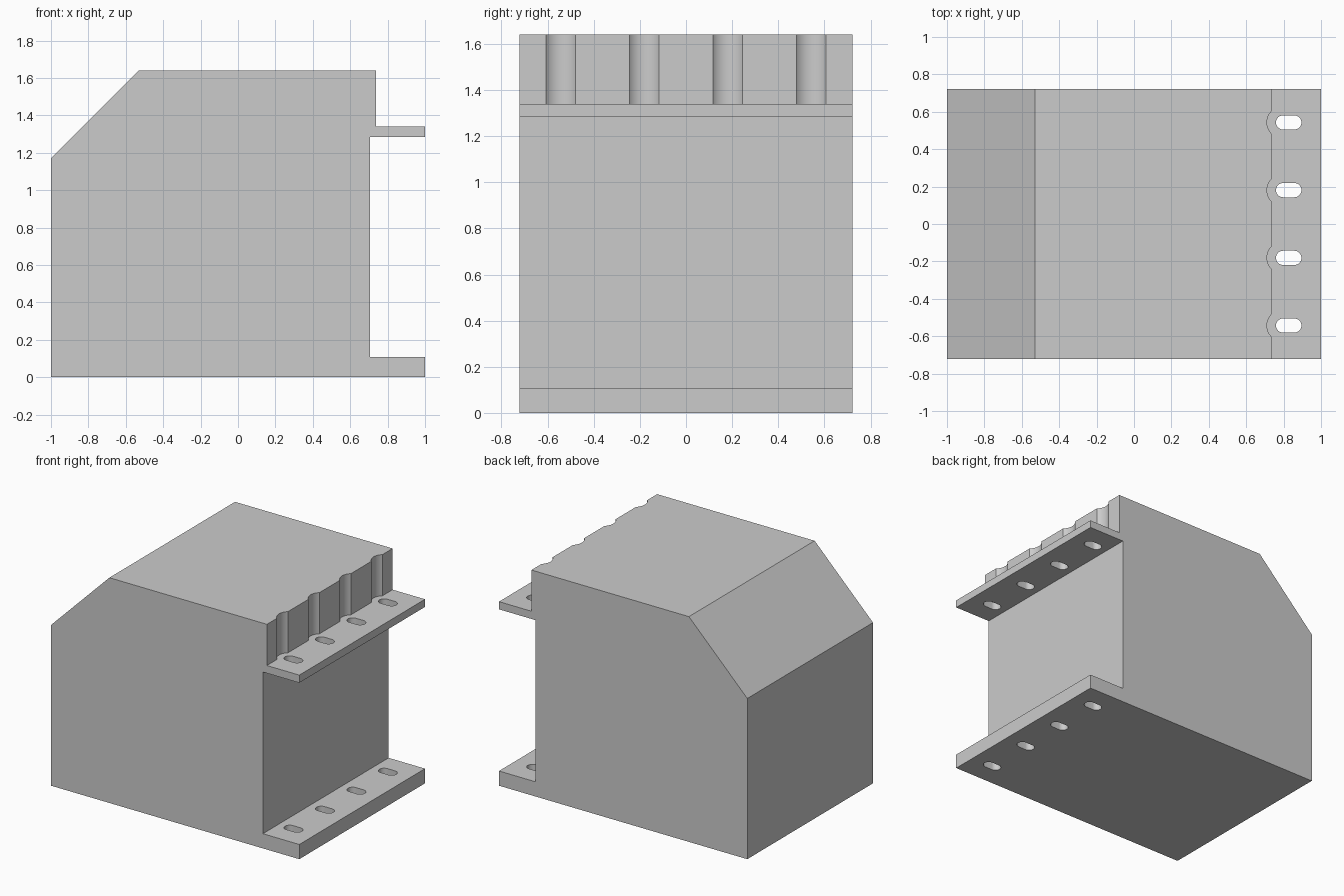
import bpy, bmesh, math
from mathutils import Vector

if "Cube" in bpy.data.objects:
    bpy.data.objects.remove(bpy.data.objects["Cube"])

HALF_DEPTH = 0.723
SLOT_YS = [-0.543, -0.181, 0.181, 0.543]


def prism(name, outlines, offset):
    """Extrude each closed planar outline by the offset vector, as one object."""
    bm = bmesh.new()
    for pts in outlines:
        face = bm.faces.new([bm.verts.new(p) for p in pts])
        ext = bmesh.ops.extrude_face_region(bm, geom=[face], use_keep_orig=True)
        moved = [g for g in ext["geom"] if isinstance(g, bmesh.types.BMVert)]
        bmesh.ops.translate(bm, verts=moved, vec=Vector(offset))
    bmesh.ops.recalc_face_normals(bm, faces=bm.faces)
    mesh = bpy.data.meshes.new(name)
    bm.to_mesh(mesh)
    bm.free()
    obj = bpy.data.objects.new(name, mesh)
    bpy.context.collection.objects.link(obj)
    return obj


def slot_outline(x0, x1, y, r, z, n=16):
    """Rounded slot lying along x, with end arc centres at x0 and x1."""
    pts = []
    for cx, start in ((x1, -math.pi / 2), (x0, math.pi / 2)):
        for i in range(n + 1):
            a = start + math.pi * i / n
            pts.append((cx + r * math.cos(a), y + r * math.sin(a), z))
    return pts


def cut(target, cutter):
    mod = target.modifiers.new(cutter.name, "BOOLEAN")
    mod.operation = "DIFFERENCE"
    mod.solver = "EXACT"
    mod.object = cutter
    bpy.context.view_layer.objects.active = target
    bpy.ops.object.modifier_apply(modifier=mod.name)
    bpy.data.objects.remove(cutter)


# Housing: side profile with chamfered back edge and two mounting flanges
profile = [(-1, 0), (1, 0), (1, 0.107), (0.707, 0.107), (0.707, 1.284),
           (1, 1.284), (1, 1.34), (0.739, 1.34), (0.739, 1.64),
           (-0.53, 1.64), (-1, 1.17)]
housing = prism("flanged_housing", [[(x, -HALF_DEPTH, z) for x, z in profile]],
                (0, 2 * HALF_DEPTH, 0))

# Bolt slots through both flanges
cut(housing, prism("slot_cutter",
                   [slot_outline(0.797, 0.857, y, 0.038, -0.1) for y in SLOT_YS],
                   (0, 0, 1.6)))

# Tool clearance scallops above the upper flange
cut(housing, prism("scallop_cutter",
                   [slot_outline(0.797, 0.857, y, 0.086, 1.34, 32) for y in SLOT_YS],
                   (0, 0, 0.5)))

housing.select_set(True)
bpy.context.view_layer.objects.active = housing
bpy.ops.object.shade_smooth_by_angle(angle=math.radians(30))
